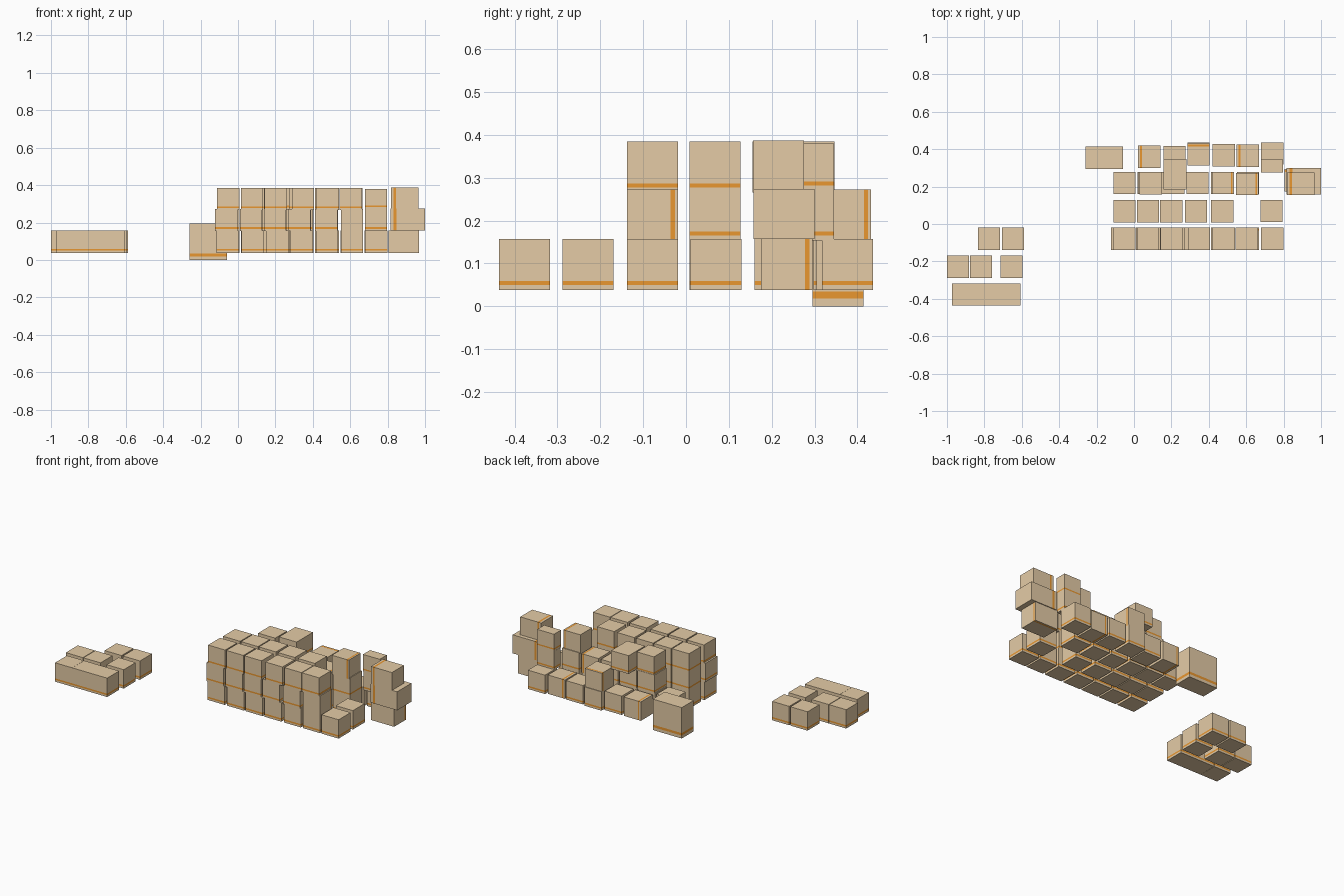
import bpy, bmesh
from mathutils import Vector

if "Cube" in bpy.data.objects:
    bpy.data.objects.remove(bpy.data.objects["Cube"])


def material(name, rgb):
    m = bpy.data.materials.new(name)
    m.diffuse_color = (*rgb, 1)
    m.use_nodes = True
    m.node_tree.nodes["Principled BSDF"].inputs["Base Color"].default_value = m.diffuse_color
    return m


card = material("cardboard", (0.78, 0.60, 0.38))
tape = material("orange_tape", (0.82, 0.31, 0.03))


def box(name, x, y, z, axis=2, flip=False):
    """Box given by (min, max) ranges, with a flush tape band near one end of an axis."""
    lo, hi = Vector((x[0], y[0], z[0])), Vector((x[1], y[1], z[1]))
    bm = bmesh.new()
    bmesh.ops.create_cube(bm, size=1)
    for v in bm.verts:
        v.co = [(a + b) / 2 + c * (b - a) for a, b, c in zip(lo, hi, v.co)]
    n = Vector([float(i == axis) for i in range(3)])
    fr = (0.86, 0.94) if flip else (0.095, 0.175)
    cuts = [lo[axis] + f * (hi[axis] - lo[axis]) for f in fr]
    for c in cuts:
        geom = bm.verts[:] + bm.edges[:] + bm.faces[:]
        bmesh.ops.bisect_plane(bm, geom=geom, plane_co=n * c, plane_no=n)
    bm.normal_update()
    for f in bm.faces:
        if cuts[0] < f.calc_center_median()[axis] < cuts[1]:
            f.material_index = 1
    me = bpy.data.meshes.new(name)
    bm.to_mesh(me)
    bm.free()
    me.materials.append(card)
    me.materials.append(tape)
    ob = bpy.data.objects.new(name, me)
    bpy.context.collection.objects.link(ob)
    return ob


S = 0.119
Z = [(0.038, 0.157), (0.154, 0.272), (0.266, 0.385)]   # three layers


def cube(name, x, y, level, axis=2, flip=False):
    return box(name, (x, x + S), (y, y + S), Z[level], axis, flip)


# small separate group on the left
for x, y in [(-0.835, -0.138), (-0.707, -0.138), (-1.0, -0.288), (-0.877, -0.288),
             (-0.715, -0.288), (-0.972, -0.436)]:
    cube("loose_box", x, y, 0)
box("loose_long_box", (-0.852, -0.608), (-0.436, -0.317), Z[0])

# front row: three layers, seventh column one layer only
row_x = [[-0.115, 0.02, 0.15, 0.28, 0.416, 0.55, 0.68],
         [-0.123, 0.01, 0.138, 0.268, 0.412, 0.55],
         [-0.112, 0.015, 0.142, 0.288, 0.421, 0.544]]
for lv, xs in enumerate(row_x):
    for i, x in enumerate(xs):
        side = lv == 1 and i == 5
        cube("front_row_box", x, -0.138, lv, 1 if side else 2, side)

# second row: five full columns plus a low end box
for lv in range(3):
    for x in [-0.11, 0.015, 0.14, 0.272, 0.412]:
        cube("second_row_box", x, 0.008, lv)
cube("second_row_end_box", 0.676, 0.01, 0)

# third row
for x in [-0.11, 0.02, 0.145, 0.28, 0.412, 0.55]:
    cube("third_row_box", x, 0.16, 0)
for x in [0.025, 0.15, 0.28, 0.55]:
    cube("third_row_middle_box", x, 0.16, 1)
cube("third_row_turned_box", 0.416, 0.16, 1, 0, True)
cube("third_row_top_box", 0.03, 0.158, 2)
cube("third_row_top_box", 0.546, 0.155, 2, 0, True)
box("crossing_top_box", (0.157, 0.28), (0.185, 0.347), (0.27, 0.385))

# back row
cube("back_row_box", 0.022, 0.30, 0, 0)
cube("back_row_box", 0.157, 0.298, 0)
cube("back_row_box", 0.285, 0.317, 0)
cube("back_row_box", 0.42, 0.308, 0)
cube("back_row_box", 0.548, 0.305, 0, 0)
cube("back_row_box", 0.679, 0.317, 0)
cube("back_row_upper_box", 0.285, 0.313, 1, 1, True)
box("back_corner_middle_box", (0.679, 0.797), (0.28, 0.345), Z[1])
box("back_corner_top_box", (0.68, 0.797), (0.275, 0.345), (0.272, 0.38))

# right end stack of larger boxes
box("end_stack_bottom", (0.805, 0.967), (0.175, 0.295), Z[0], 1, True)
box("end_stack_middle", (0.815, 1.0), (0.158, 0.30), (0.157, 0.274), 0)
box("end_stack_top", (0.818, 0.965), (0.156, 0.275), (0.274, 0.387), 0)

# big carton standing on the ground
box("ground_carton", (-0.26, -0.058), (0.295, 0.414), (0.0, 0.195))
